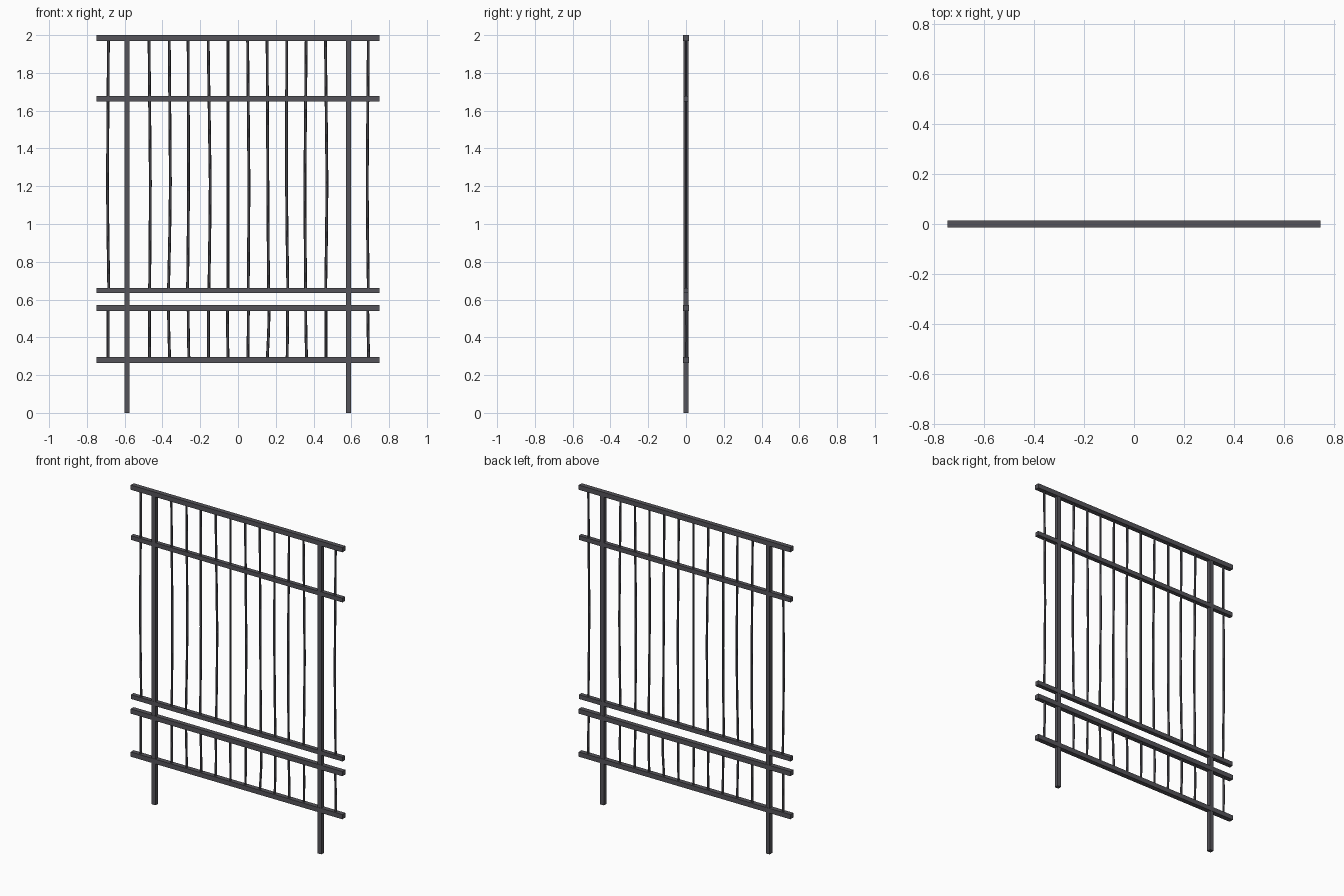
import bpy, bmesh, math

if "Cube" in bpy.data.objects:
    bpy.data.objects.remove(bpy.data.objects["Cube"])

iron = bpy.data.materials.new("dark_iron")
iron.diffuse_color = (0.09, 0.087, 0.1, 1)
iron.use_nodes = True
iron.node_tree.nodes["Principled BSDF"].inputs["Base Color"].default_value = iron.diffuse_color


def finish(name, bm):
    bmesh.ops.recalc_face_normals(bm, faces=bm.faces)
    me = bpy.data.meshes.new(name)
    bm.to_mesh(me)
    bm.free()
    me.materials.append(iron)
    ob = bpy.data.objects.new(name, me)
    bpy.context.collection.objects.link(ob)
    return ob


def box(name, x0, x1, depth, z0, z1):
    bm = bmesh.new()
    bmesh.ops.create_cube(bm, size=1)
    for v in bm.verts:
        v.co.x = x0 if v.co.x < 0 else x1
        v.co.y *= depth
        v.co.z = z0 if v.co.z < 0 else z1
    return finish(name, bm)


def bar(name, path, radius=0.0075, sides=6):
    """Slightly bent rod following (x, y, z) points."""
    bm = bmesh.new()
    rings = []
    for x, y, z in path:
        rings.append([bm.verts.new((x + radius * math.cos(2 * math.pi * i / sides),
                                    y + radius * math.sin(2 * math.pi * i / sides), z))
                      for i in range(sides)])
    for a, b in zip(rings, rings[1:]):
        for i in range(sides):
            j = (i + 1) % sides
            bm.faces.new((a[i], a[j], b[j], b[i]))
    bm.faces.new(rings[0])
    bm.faces.new(rings[-1])
    return finish(name, bm)


# horizontal rails: centre height, thickness
for name, z, t in (("top_rail", 1.985, 0.03), ("upper_rail", 1.663, 0.027),
                   ("middle_rail", 0.647, 0.027), ("lower_rail", 0.555, 0.03),
                   ("bottom_rail", 0.28, 0.03)):
    box(name, -0.748, 0.748, t, z - t / 2, z + t / 2)

# two posts
for name, x in (("left_post", -0.587), ("right_post", 0.585)):
    box(name, x - 0.0135, x + 0.0135, 0.026, 0, 1.975)

# hand-forged bars: x at top, middle and foot of the tall bar, then top and foot of the short bar
BARS = [(-.686, -.691, -.684, -.688, -.688), (-.471, -.464, -.468, -.469, -.468),
        (-.364, -.358, -.368, -.368, -.362), (-.264, -.262, -.267, -.264, -.260),
        (-.158, -.147, -.154, -.157, -.157), (-.053, -.053, -.053, -.056, -.053),
        (.051, .058, .054, .055, .052), (.154, .158, .162, .165, .155),
        (.258, .257, .264, .263, .260), (.361, .354, .358, .358, .363),
        (.463, .471, .464, .466, .466), (.690, .684, .690, .687, .692)]
for n, (top, mid, foot, st, sf) in enumerate(BARS, 1):
    bar(f"tall_bar_{n}", [(foot, 0, 0.645), ((mid * 2 + foot) / 3, 0, 0.95), (mid, 0, 1.22),
                          ((mid + top) / 2, 0, 1.6), (top, 0, 1.98)])
    bar(f"short_bar_{n}", [(sf, 0, 0.285), ((st * 2 + sf) / 3, 0.002, 0.42), (st, 0, 0.555)])
